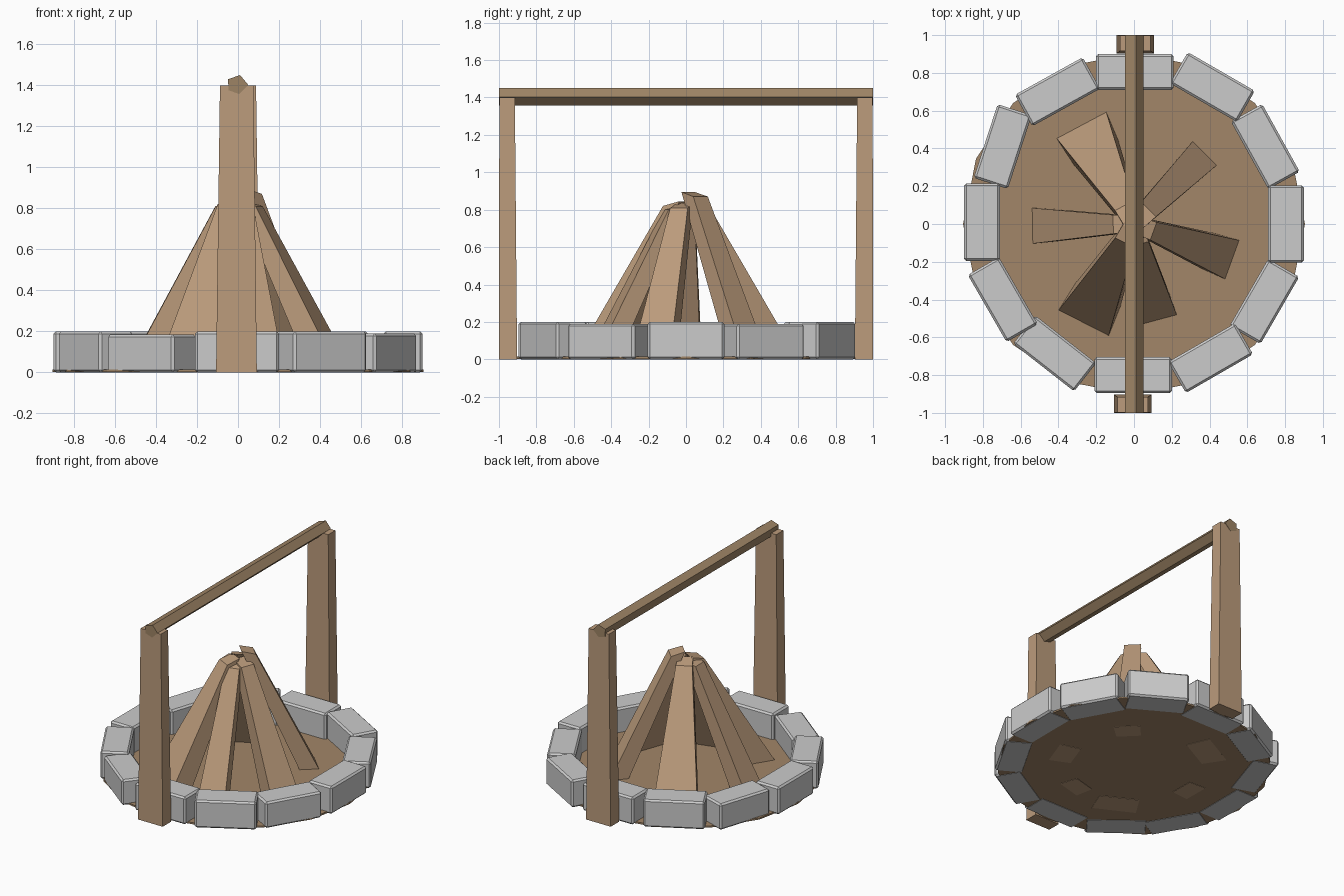
import bpy, bmesh, math
from mathutils import Vector, Matrix

if "Cube" in bpy.data.objects:
    bpy.data.objects.remove(bpy.data.objects["Cube"])


def material(name, rgb):
    m = bpy.data.materials.new(name)
    m.diffuse_color = (*rgb, 1)
    m.use_nodes = True
    m.node_tree.nodes["Principled BSDF"].inputs["Base Color"].default_value = m.diffuse_color
    return m


WOOD = material("wood", (0.50, 0.33, 0.20))
DARK_WOOD = material("dark_wood", (0.34, 0.23, 0.13))
EARTH = material("earth", (0.36, 0.24, 0.14))


def finish(name, bm, mat=None):
    bmesh.ops.recalc_face_normals(bm, faces=bm.faces[:])
    me = bpy.data.meshes.new(name)
    bm.to_mesh(me)
    bm.free()
    ob = bpy.data.objects.new(name, me)
    bpy.context.collection.objects.link(ob)
    if mat:
        me.materials.append(mat)
    return ob


def loft(name, low, high, mat):
    """Closed solid between two matching rings."""
    bm = bmesh.new()
    a = [bm.verts.new(p) for p in low]
    b = [bm.verts.new(p) for p in high]
    n = len(a)
    bm.faces.new(a[::-1])
    bm.faces.new(b)
    for i in range(n):
        j = (i + 1) % n
        bm.faces.new((a[i], a[j], b[j], b[i]))
    return finish(name, bm, mat)


# Earth bed under the fire
def ring(r, z, n=16):
    return [(r * math.cos(2 * math.pi * i / n), r * math.sin(2 * math.pi * i / n), z)
            for i in range(n)]


loft("earth_bed", ring(0.905, 0.002), ring(0.905, 0.014), EARTH)

# Stone ring: centre x, centre y, facing angle, height
STONES = [
    (0.805, 0.0, 0, 0.20), (0.695, 0.41, 29, 0.19), (0.415, 0.725, 60, 0.20),
    (0.005, 0.805, 90, 0.20), (-0.405, 0.70, 119, 0.20), (-0.695, 0.41, 162, 0.19),
    (-0.805, 0.01, 180, 0.20), (-0.695, -0.40, 210, 0.20), (-0.42, -0.685, 232, 0.185),
    (-0.005, -0.80, 270, 0.20), (0.405, -0.71, 300, 0.20), (0.69, -0.41, 330, 0.19),
]
for i, (x, y, ang, h) in enumerate(STONES):
    bm = bmesh.new()
    bmesh.ops.create_cube(bm, size=1, matrix=Matrix.Diagonal((0.19, 0.41, h, 1)))
    bmesh.ops.bevel(bm, geom=bm.edges[:], offset=0.012, segments=1, affect='EDGES')
    bm.transform(Matrix.Translation((x, y, h / 2)) @ Matrix.Rotation(math.radians(ang), 4, 'Z'))
    finish(f"ring_stone_{i + 1}", bm)

# Leaning logs: angle, outer radius, base width, base depth, top height, top width
LOGS = [
    (118, 0.60, 0.30, 0.17, 0.82, 0.11), (45, 0.535, 0.18, 0.13, 0.87, 0.11),
    (-20, 0.56, 0.22, 0.15, 0.81, 0.10), (-75, 0.53, 0.19, 0.13, 0.80, 0.10),
    (243, 0.595, 0.30, 0.17, 0.82, 0.11), (181, 0.545, 0.19, 0.13, 0.81, 0.10),
]
for i, (ang, r, w, d, h, tw) in enumerate(LOGS):
    rot = Matrix.Rotation(math.radians(ang), 3, 'Z')
    low = [(r, -w / 2, 0), (r, w / 2, 0), (r - d, w * 0.45, 0), (r - d, -w * 0.45, 0)]
    high = [(0.11, -tw / 2, h), (0.11, tw / 2, h),
            (0.015, tw * 0.45, h + 0.025), (0.015, -tw * 0.45, h + 0.025)]
    loft(f"leaning_log_{i + 1}", [rot @ Vector(p) for p in low],
         [rot @ Vector(p) for p in high], WOOD)

# Two tapered posts, the back one turned half round
for name, s in (("front_post", 1), ("back_post", -1)):
    low = [(-0.107, -1, 0), (0.092, -1, 0), (0.092, -0.903, 0), (-0.107, -0.903, 0)]
    high = [(-0.088, -0.998, 1.4), (0.075, -0.998, 1.4),
            (0.075, -0.915, 1.4), (-0.088, -0.915, 1.4)]
    loft(name, [(s * x, s * y, z) for x, y, z in low],
         [(s * x, s * y, z) for x, y, z in high], WOOD)

# Five-sided cross beam
PENTAGON = [(-0.048, 1.43), (0.01, 1.45), (0.05, 1.402), (0.006, 1.358), (-0.047, 1.376)]
loft("cross_beam", [(x, -1, z) for x, z in PENTAGON], [(x, 1, z) for x, z in PENTAGON], DARK_WOOD)
